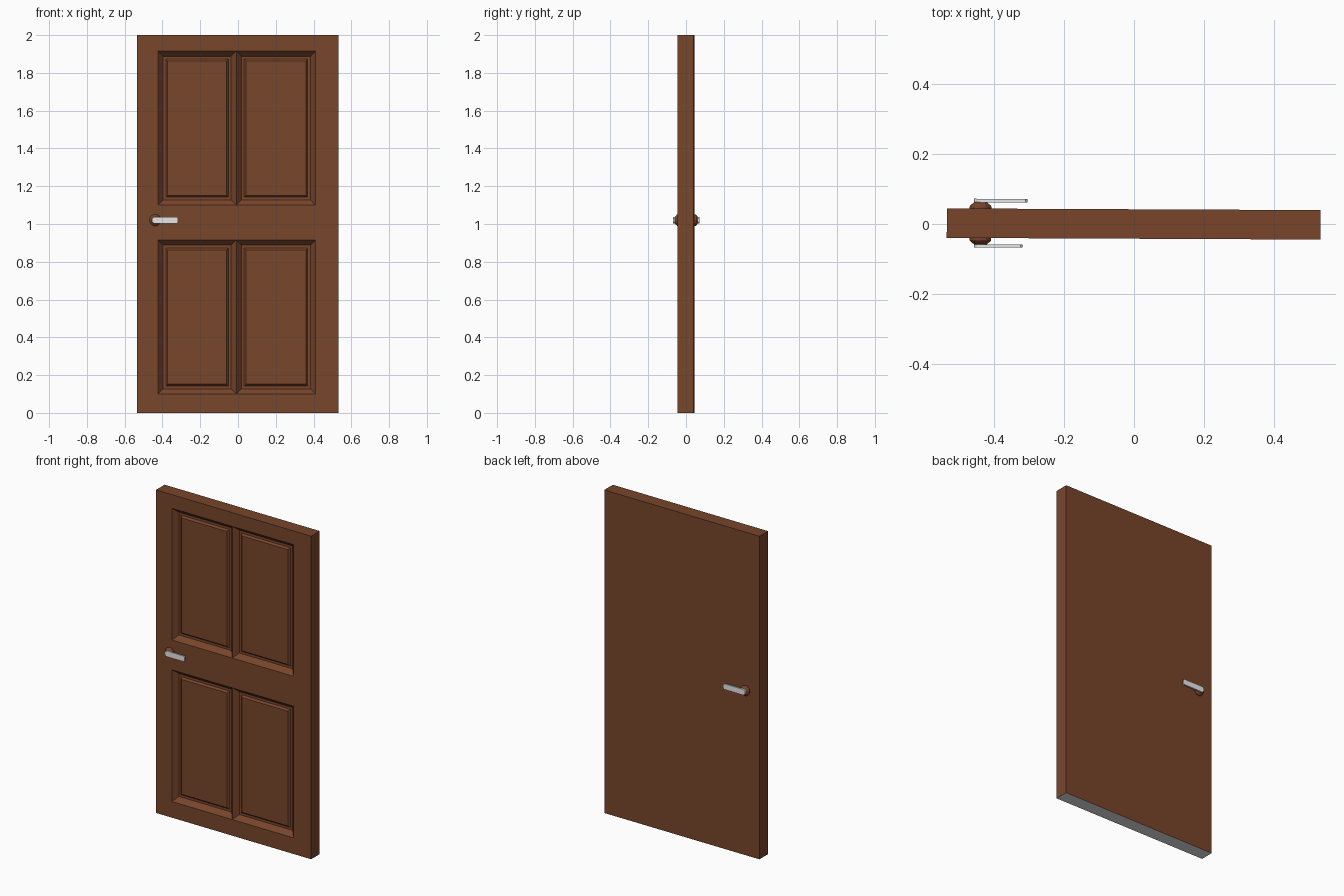
import bpy, bmesh, math
from mathutils import Matrix

if "Cube" in bpy.data.objects:
    bpy.data.objects.remove(bpy.data.objects["Cube"])

def mat(name, rgb):
    m = bpy.data.materials.new(name)
    m.diffuse_color = (*rgb, 1)
    m.use_nodes = True
    m.node_tree.nodes["Principled BSDF"].inputs["Base Color"].default_value = m.diffuse_color
    return m

BROWN = mat("brown_wood", (0.188, 0.060, 0.024))
SILVER = mat("light_grey_metal", (0.8, 0.8, 0.8))
TILT = Matrix.Rotation(-0.0045, 4, 'Z')   # the door is turned very slightly

def make(name, bm, *mats):
    bmesh.ops.remove_doubles(bm, verts=bm.verts, dist=1e-5)
    bmesh.ops.recalc_face_normals(bm, faces=bm.faces)
    bm.transform(TILT)
    me = bpy.data.meshes.new(name)
    bm.to_mesh(me)
    bm.free()
    for m in mats:
        me.materials.append(m)
    ob = bpy.data.objects.new(name, me)
    bpy.context.collection.objects.link(ob)
    return ob

# Door leaf: front is a grid of cells, four of which become moulded panels
xs = [-0.534, -0.424, -0.009, 0.411, 0.532]
zs = [0, 0.10, 0.915, 1.10, 1.915, 2.0]
F, B = -0.042, 0.042
STEPS = [(0, 0), (0.027, 0.03), (0.042, 0.03), (0.052, 0.019)]   # inset, depth

bm = bmesh.new()
def quad(pts):
    return bm.faces.new([bm.verts.new(p) for p in pts])

def ring(x0, x1, z0, z1, inset, depth):
    y = F + depth
    return [(x0 + inset, y, z0 + inset), (x1 - inset, y, z0 + inset),
            (x1 - inset, y, z1 - inset), (x0 + inset, y, z1 - inset)]

for i in range(4):
    for j in range(5):
        cell = (xs[i], xs[i + 1], zs[j], zs[j + 1])
        if i in (1, 2) and j in (1, 3):
            rings = [ring(*cell, *s) for s in STEPS]
            for a, b in zip(rings, rings[1:]):
                for k in range(4):
                    n = (k + 1) % 4
                    quad([a[k], a[n], b[n], b[k]])
            quad(rings[-1])
        else:
            quad(ring(*cell, 0, 0))
# back and edges follow the same grid so the leaf is watertight
for i in range(4):
    for j in range(5):
        quad([(x, B, z) for x, z in ((xs[i], zs[j]), (xs[i], zs[j + 1]),
                                     (xs[i + 1], zs[j + 1]), (xs[i + 1], zs[j]))])
for i in range(4):
    for z in (0, 2.0):
        f = quad([(xs[i], F, z), (xs[i + 1], F, z), (xs[i + 1], B, z), (xs[i], B, z)])
        f.material_index = 1 if z == 0 else 0
for j in range(5):
    for x in (xs[0], xs[-1]):
        quad([(x, F, zs[j]), (x, F, zs[j + 1]), (x, B, zs[j + 1]), (x, B, zs[j])])
bmesh.ops.remove_doubles(bm, verts=bm.verts, dist=1e-5)
bmesh.ops.dissolve_limit(bm, angle_limit=0.01, verts=bm.verts, edges=bm.edges, delimit={'MATERIAL'})
make("door_leaf", bm, BROWN, SILVER)

# Handle on each side: bevelled rosette plus flat lever with a rounded end
HX, HZ = -0.438, 1.02
def handle(side, s, length, thick):
    bm = bmesh.new()
    prof = [(0.031, 0.040), (0.031, 0.048), (0.029, 0.051), (0.017, 0.061)]
    n = 12
    loops = [[bm.verts.new((HX + r * math.cos(2 * math.pi * k / n), s * y,
                            HZ + r * math.sin(2 * math.pi * k / n))) for k in range(n)]
             for r, y in prof]
    for a, b in zip(loops, loops[1:]):
        for k in range(n):
            bm.faces.new([a[k], a[(k + 1) % n], b[(k + 1) % n], b[k]])
    bm.faces.new(loops[0])
    bm.faces.new(loops[-1])
    make(side + "_rosette", bm, BROWN)

    bm = bmesh.new()
    r = 0.018
    outline = [(HX + r * math.cos(a), HZ + r * math.sin(a))
               for a in (math.radians(90 + 30 * k) for k in range(7))]
    end = HX + length
    outline += [(end - 0.006, HZ - 0.017), (end, HZ - 0.010),
                (end, HZ + 0.010), (end - 0.006, HZ + 0.017)]
    f = bm.faces.new([bm.verts.new((x, s * 0.060, z)) for x, z in outline])
    out = bmesh.ops.extrude_face_region(bm, geom=[f])
    for v in out["geom"]:
        if isinstance(v, bmesh.types.BMVert):
            v.co.y += s * thick
    make(side + "_lever", bm, SILVER)

handle("front", -1, 0.120, 0.009)
handle("back", 1, 0.134, 0.010)
